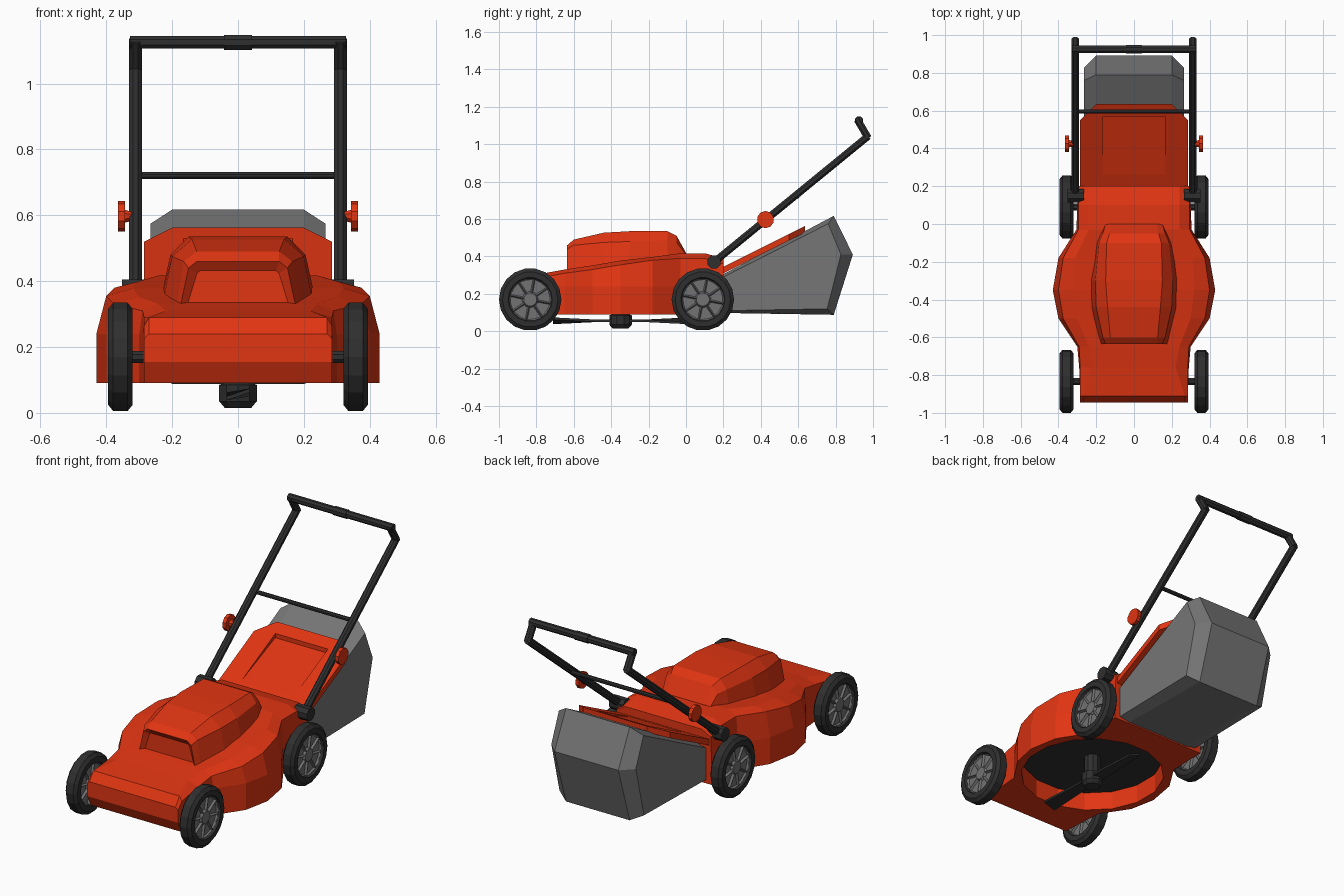
import bpy, bmesh, math
from mathutils import Vector, Matrix

if "Cube" in bpy.data.objects:
    bpy.data.objects.remove(bpy.data.objects["Cube"])


def material(name, rgb):
    m = bpy.data.materials.new(name)
    m.diffuse_color = (*rgb, 1)
    m.use_nodes = True
    m.node_tree.nodes["Principled BSDF"].inputs["Base Color"].default_value = m.diffuse_color
    return m


RED = material("body_red", (0.75, 0.035, 0.006))
BLACK = material("black_plastic", (0.028, 0.028, 0.028))
GREY = material("bag_grey", (0.18, 0.18, 0.18))
HUB = material("hub_grey", (0.17, 0.17, 0.17))


def finish(name, bm, mat):
    bmesh.ops.recalc_face_normals(bm, faces=bm.faces)
    me = bpy.data.meshes.new(name)
    bm.to_mesh(me)
    bm.free()
    me.materials.append(mat)
    ob = bpy.data.objects.new(name, me)
    bpy.context.collection.objects.link(ob)
    return ob


def loft_bm(rings, closed=False):
    """Skin equal-length rings of points; cap the ends unless closed."""
    bm = bmesh.new()
    rows = [[bm.verts.new(p) for p in r] for r in rings]
    n = len(rows[0])
    pairs = list(zip(rows, rows[1:])) + ([(rows[-1], rows[0])] if closed else [])
    for a, b in pairs:
        for i in range(n):
            bm.faces.new((a[i], a[(i + 1) % n], b[(i + 1) % n], b[i]))
    if not closed:
        bm.faces.new(rows[0])
        bm.faces.new(rows[-1])
    bmesh.ops.recalc_face_normals(bm, faces=bm.faces)
    return bm


def loft(name, rings, mat, closed=False):
    return finish(name, loft_bm(rings, closed), mat)


def mirrored(y, half):
    """Symmetric section at y from its right half, bottom to top."""
    return [(x, y, z) for x, z in half] + [(-x, y, z) for x, z in reversed(half)]


def circle(r, z, n, cy=0.0):
    return [(r * math.cos(2 * math.pi * (i + .5) / n),
             cy + r * math.sin(2 * math.pi * (i + .5) / n), z) for i in range(n)]


def rod(name, a, b, r, mat, n=8, r2=None, ext=0.0):
    a, b = Vector(a), Vector(b)
    d = (b - a).normalized()
    length = (b - a).length + 2 * ext
    ob = loft(name, [circle(r, 0, n), circle(r if r2 is None else r2, length, n)], mat)
    ob.data.transform(Matrix.Translation(a - d * ext) @ d.to_track_quat('Z', 'Y').to_matrix().to_4x4())
    return ob


def cut(ob, cutter):
    mod = ob.modifiers.new("cut", 'BOOLEAN')
    mod.operation, mod.solver, mod.object = 'DIFFERENCE', 'EXACT', cutter
    bpy.context.view_layer.objects.active = ob
    bpy.ops.object.modifier_apply(modifier=mod.name)
    bpy.data.objects.remove(cutter)


# Deck: y, bottom z, wall (x, z), shoulder (x, z), crown (x, z)
deck_stations = [
    (-.945, .155, .285, .20, .285, .225, .27, .24),
    (-.91, .09, .285, .22, .285, .265, .27, .29),
    (-.76, .09, .29, .24, .285, .29, .22, .31),
    (-.65, .09, .30, .24, .29, .31, .24, .33),
    (-.50, .09, .40, .24, .375, .33, .30, .352),
    (-.35, .09, .43, .24, .40, .355, .32, .378),
    (-.18, .09, .40, .24, .375, .38, .31, .397),
    (-.03, .09, .305, .24, .295, .39, .24, .417),
    (.10, .09, .30, .24, .295, .39, .24, .417),
    (.20, .09, .30, .24, .295, .36, .24, .39)]
deck = loft("deck", [mirrored(y, [(a, z0), (a, az), (b, bz), (c, cz)])
                     for y, z0, a, az, b, bz, c, cz in deck_stations], RED)
cut(deck, loft("bore_cutter", [circle(.385, 0, 16, -.35), circle(.385, .2, 16, -.35)], RED))
loft("blade_chamber_ceiling", [circle(.38, .193, 16, -.35), circle(.38, .202, 16, -.35)], BLACK)

# Engine cover with recessed front panel
cover_stations = [
    (-.635, .18, .15, .44, .125, .46),
    (-.60, .19, .165, .46, .125, .49),
    (-.44, .235, .20, .475, .14, .527),
    (-.30, .245, .205, .48, .15, .535),
    (-.10, .21, .185, .485, .145, .535),
    (-.05, .19, .165, .475, .13, .51),
    (0, .165, .15, .41, .12, .42)]
bm = loft_bm([mirrored(y, [(a, .3), (b, bz), (c, cz)])
              for y, a, b, bz, c, cz in cover_stations])
front = min(bm.faces, key=lambda f: f.calc_center_median().y)
bmesh.ops.inset_region(bm, faces=[front], thickness=.03, depth=0)
bmesh.ops.translate(bm, verts=front.verts[:], vec=(0, .02, 0))
finish("engine_cover", bm, RED)


# Rear flap with wedge recess
def flap_z(y):
    return .335 + .5 * (y - .18)


outline = [(.285, .17), (.285, .55), (.20, .635), (-.20, .635), (-.285, .55), (-.285, .17)]
flap = loft("rear_flap", [[(x, y, flap_z(y) - d) for x, y in outline] for d in (.035, 0)], RED)
wedge = [(.25, flap_z(.25) + .001), (.57, flap_z(.57) + .05), (.57, flap_z(.57) - .024)]
cut(flap, loft("recess_cutter", [[(x, y, z) for y, z in wedge] for x in (-.165, .165)], RED))

# Grass bag
small = [(.19, .285), (.76, .575), (.828, .41), (.755, .12), (.19, .11)]
big = [(.19, .30), (.79, .617), (.892, .41), (.79, .088), (.19, .098)]
loft("grass_bag", [[(x, y, z) for y, z in p] for x, p in
                   ((-.265, small), (-.2, big), (.2, big), (.265, small))], GREY)


# Wheels
def wheel(label, sx, cy):
    place = Matrix.Translation((sx * .357, cy, .17)) @ Matrix.Rotation(math.pi / 2, 4, 'Y')
    profile = [(.112, -.024), (.118, -.037), (.148, -.037), (.167, -.022),
               (.167, .022), (.148, .037), (.118, .037), (.112, .024)]
    tyre = loft(label + "_tyre", [circle(r, z, 18) for r, z in profile], BLACK, closed=True)
    tyre.data.transform(place)
    # hub disc with eight recessed windows on both sides
    n = 16
    bm = loft_bm([circle(.035, -.026, n), circle(.115, -.026, n),
                  circle(.115, .026, n), circle(.035, .026, n)])
    for s in (-1, 1):
        faces = [f for f in bm.faces if len(f.verts) == 4 and f.normal.z * s > .9]
        for k in range(8):
            pair = [f for f in faces if f.is_valid and int(
                (math.atan2(f.calc_center_median().y, f.calc_center_median().x)
                 % (2 * math.pi)) / (math.pi / 4)) == k]
            bmesh.ops.inset_region(bm, faces=pair, thickness=.009, depth=0)
            vs = {v for f in pair for v in f.verts}
            bmesh.ops.translate(bm, verts=list(vs), vec=(0, 0, -s * .012))
    hub = finish(label + "_hub", bm, HUB)
    hub.data.transform(place)
    rod(label + "_axle", (sx * .24, cy, .17), (sx * .35, cy, .17), .02, BLACK)


for sx, side in ((-1, "left"), (1, "right")):
    wheel("front_" + side, sx, -.833)
    wheel("rear_" + side, sx, .09)
    # Handle side bars, pivots and clamp knobs
    x = sx * .311
    rod("handle_bar_" + side, (x, .15, .37), (x, .97, 1.04), .021, BLACK, ext=.006)
    rod("handle_bend_" + side, (x, .97, 1.04), (x, .92, 1.125), .021, BLACK, ext=.008)
    rod("handle_pivot_" + side, (sx * .265, .15, .37), (sx * .352, .15, .37), .038, BLACK)
    rod("knob_stem_" + side, (sx * .32, .425, .597), (sx * .346, .425, .597), .014, RED, r2=.022)
    rod("knob_" + side, (sx * .343, .425, .597), (sx * .364, .425, .597), .046, RED, n=10)

# Handle cross bars and grip
rod("handle_top_bar", (-.328, .925, 1.125), (.328, .925, 1.125), .021, BLACK)
rod("handle_grip", (-.042, .925, 1.125), (.042, .925, 1.125), .0245, BLACK)
rod("handle_brace", (-.31, .595, .72), (.31, .595, .72), .0115, BLACK)

# Blade and its hub
loft("blade_hub", [circle(r, z, 10, -.35) for r, z in
                   ((.042, .015), (.06, .035), (.06, .085), (.045, .09), (.045, .2))], BLACK)
loft("blade", [[(-.035, y, .05 - t), (.035, y, .05 + t), (.035, y, .062 + t), (-.035, y, .062 - t)]
               for y, t in ((-.71, .012), (-.47, 0), (-.23, 0), (.01, -.012))], BLACK)
